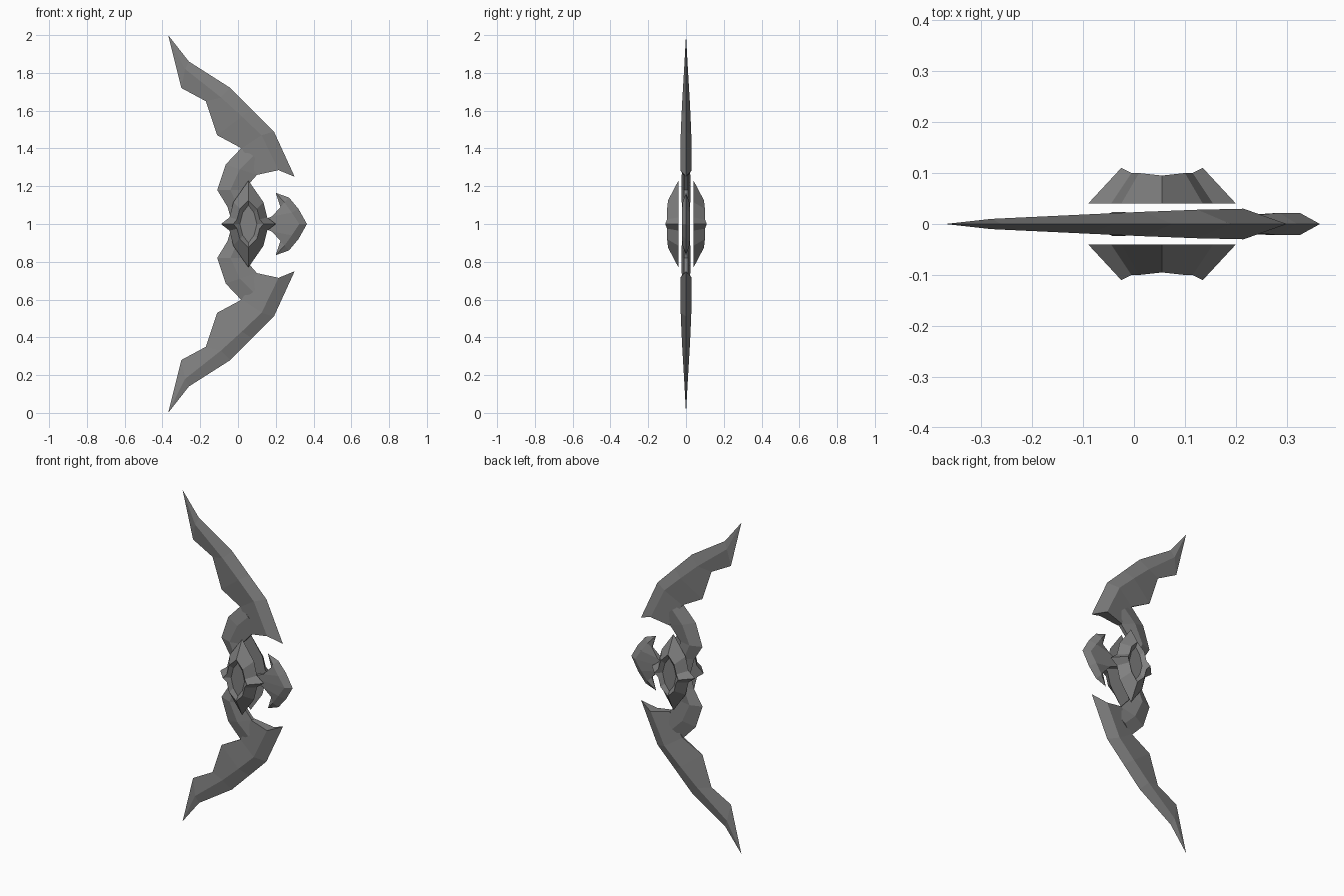
import bpy, bmesh

cube = bpy.data.objects.get("Cube")
if cube:
    bpy.data.objects.remove(cube, do_unlink=True)

grey = bpy.data.materials.new("dark_grey_metal")
grey.use_nodes = True
colour = (0.22, 0.22, 0.22, 1)
grey.diffuse_color = colour
grey.node_tree.nodes["Principled BSDF"].inputs["Base Color"].default_value = colour


def loft(name, rings):
    """Skin closed rings of points, cap both ends and weld collapsed points."""
    bm = bmesh.new()
    rows = [[bm.verts.new(p) for p in ring] for ring in rings]
    n = len(rows[0])
    for a, b in zip(rows, rows[1:]):
        for i in range(n):
            j = (i + 1) % n
            bm.faces.new((a[i], a[j], b[j], b[i]))
    bm.faces.new(rows[0])
    bm.faces.new(rows[-1])
    bmesh.ops.remove_doubles(bm, verts=bm.verts, dist=0.0005)
    bmesh.ops.recalc_face_normals(bm, faces=bm.faces)
    mesh = bpy.data.meshes.new(name)
    bm.to_mesh(mesh)
    bm.free()
    mesh.materials.append(grey)
    obj = bpy.data.objects.new(name, mesh)
    bpy.context.collection.objects.link(obj)


def blade(name, stations, sign):
    """Thin blade: outer edge, raised ridge and inner edge at every station.
    Heights are measured from the middle of the weapon."""
    rings = []
    for (ox, oz), (rx, rz), (ix, iz), ridge, inner in stations:
        flat = [(ox, 0, oz), (rx, -ridge, rz), (ix, -inner, iz),
                (ix, inner, iz), (rx, ridge, rz)]
        rings.append([(x, y, 1 + sign * z) for x, y, z in flat])
    loft(name, rings)


# Long swept limb
limb = [
    ((-.37, 1.0), (-.37, 1.0), (-.37, 1.0), 0, 0),
    ((-.26, .86), (-.28, .82), (-.30, .72), .01, 0),
    ((-.04, .72), (-.09, .67), (-.17, .65), .019, 0),
    ((.075, .605), (.02, .57), (-.11, .47), .024, 0),
    ((.19, .49), (.125, .47), (.02, .40), .028, .006),
    ((.30, .25), (.215, .285), (.10, .26), .03, .015),
]
# Curved root joining the limb to the hub
root = [
    ((.02, .405), (.08, .36), (.17, .285), .018, .01),
    ((-.065, .315), (.01, .29), (.10, .26), .022, .01),
    ((-.11, .18), (-.04, .18), (.03, .18), .024, .01),
    ((-.055, .09), (0, .09), (.05, .11), .022, .01),
    ((-.03, 0), (.03, 0), (.10, 0), .022, .015),
]
# Half of the crescent side blade
crescent = [
    ((.20, .165), (.20, .165), (.20, .165), 0, 0),
    ((.27, .14), (.245, .115), (.225, .09), .018, .004),
    ((.32, .08), (.285, .06), (.18, .04), .022, .015),
    ((.365, 0), (.325, 0), (.08, 0), .022, .015),
]
for side, sign in (("upper", 1), ("lower", -1)):
    blade(side + "_limb", limb, sign)
    blade(side + "_limb_root", root, sign)
    blade(side + "_crescent_blade", crescent, sign)


def full_ring(quarter):
    """Mirror a quarter outline (top to side) around the guard centre."""
    half = quarter + [(x, y, -z) for x, y, z in quarter[-2::-1]]
    return half + [(-x, y, z) for x, y, z in half[-2:0:-1]]


# Faceted guard: base outline, raised crest, recessed panel
base = [(0, .04, .23), (.08, .04, .115), (.10, .04, .035), (.145, .04, 0)]
crest = [(0, .095, .125), (.045, .1, .08), (.06, .1, .025), (.08, .11, 0)]
panel = [(0, .08, .10), (.03, .08, .06), (.04, .08, .02), (.045, .08, 0)]
for side, sign in (("front", -1), ("back", 1)):
    loft(side + "_guard", [[(.055 + x, sign * y, 1 + z) for x, y, z in full_ring(q)]
                           for q in (base, crest, panel)])
